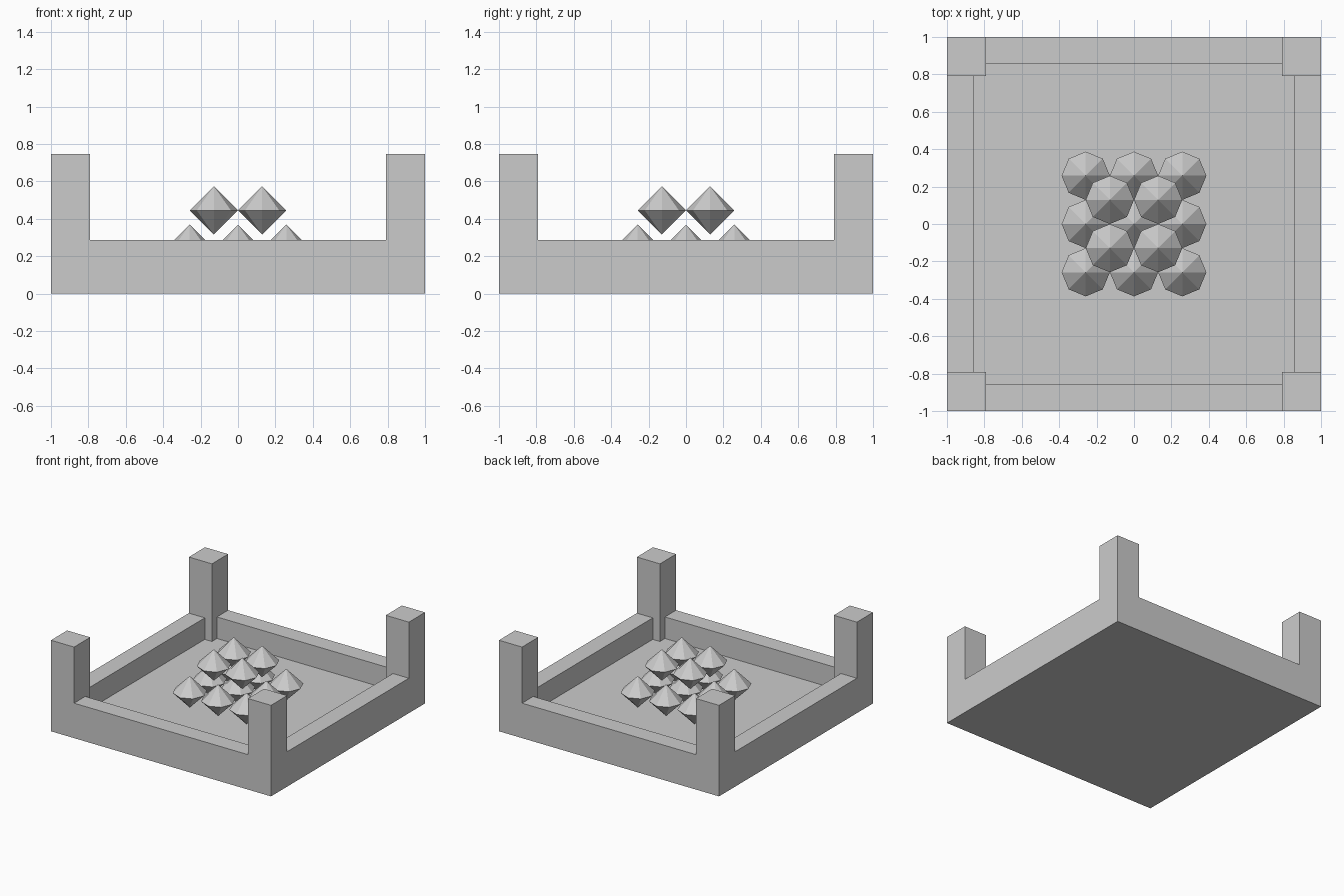
import bpy, bmesh
from mathutils import Matrix

if "Cube" in bpy.data.objects:
    bpy.data.objects.remove(bpy.data.objects["Cube"])

POST = 0.79      # inner edge of the corner posts
WALL = 0.855     # inner edge of the walls
FLOOR, WALL_TOP, POST_TOP = 0.11, 0.287, 0.748
R = 0.129        # gem radius, also half its height


def add_object(name, bm):
    mesh = bpy.data.meshes.new(name)
    bm.to_mesh(mesh)
    bm.free()
    obj = bpy.data.objects.new(name, mesh)
    bpy.context.collection.objects.link(obj)
    return obj


def box(name, hx, hy, z0, z1):
    bm = bmesh.new()
    bmesh.ops.create_cube(bm, size=1, matrix=Matrix.Translation((0, 0, (z0 + z1) / 2))
                          @ Matrix.Diagonal((2 * hx, 2 * hy, z1 - z0, 1)))
    return add_object(name, bm)


# Tray: a solid block, notched between the posts and hollowed inside the walls
tray = box("tray", 1, 1, 0, POST_TOP)
bpy.context.view_layer.objects.active = tray
cuts = [(POST, 1.2, WALL_TOP), (1.2, POST, WALL_TOP),
        (POST, WALL, FLOOR), (WALL, POST, FLOOR)]
for hx, hy, z in cuts:
    cutter = box("tray_cutter", hx, hy, z, 1)
    cutter.hide_render = True
    mod = tray.modifiers.new("cut", 'BOOLEAN')
    mod.operation, mod.solver, mod.object = 'DIFFERENCE', 'EXACT', cutter
    bpy.ops.object.modifier_apply(modifier=mod.name)
    bpy.data.objects.remove(cutter)


# Gem: eight-sided double pyramid
def gem(name, x, y, z):
    bm = bmesh.new()
    for side in (1, -1):
        bmesh.ops.create_cone(bm, segments=8, radius1=R, radius2=0, depth=R, cap_ends=False,
                              matrix=Matrix.Diagonal((1, 1, side, 1))
                              @ Matrix.Translation((0, 0, R / 2)))
    bmesh.ops.remove_doubles(bm, verts=bm.verts, dist=1e-4)
    bmesh.ops.recalc_face_normals(bm, faces=bm.faces)
    add_object(name, bm).location = (x, y, z)


# Pile: three by three on the floor, two by two on top
for layer, (count, z) in {"lower": (3, 0.24), "upper": (2, 0.445)}.items():
    for i in range(count):
        for j in range(count):
            gem(f"{layer}_gem_{i}_{j}", (2 * i - count + 1) * R, (2 * j - count + 1) * R, z)
